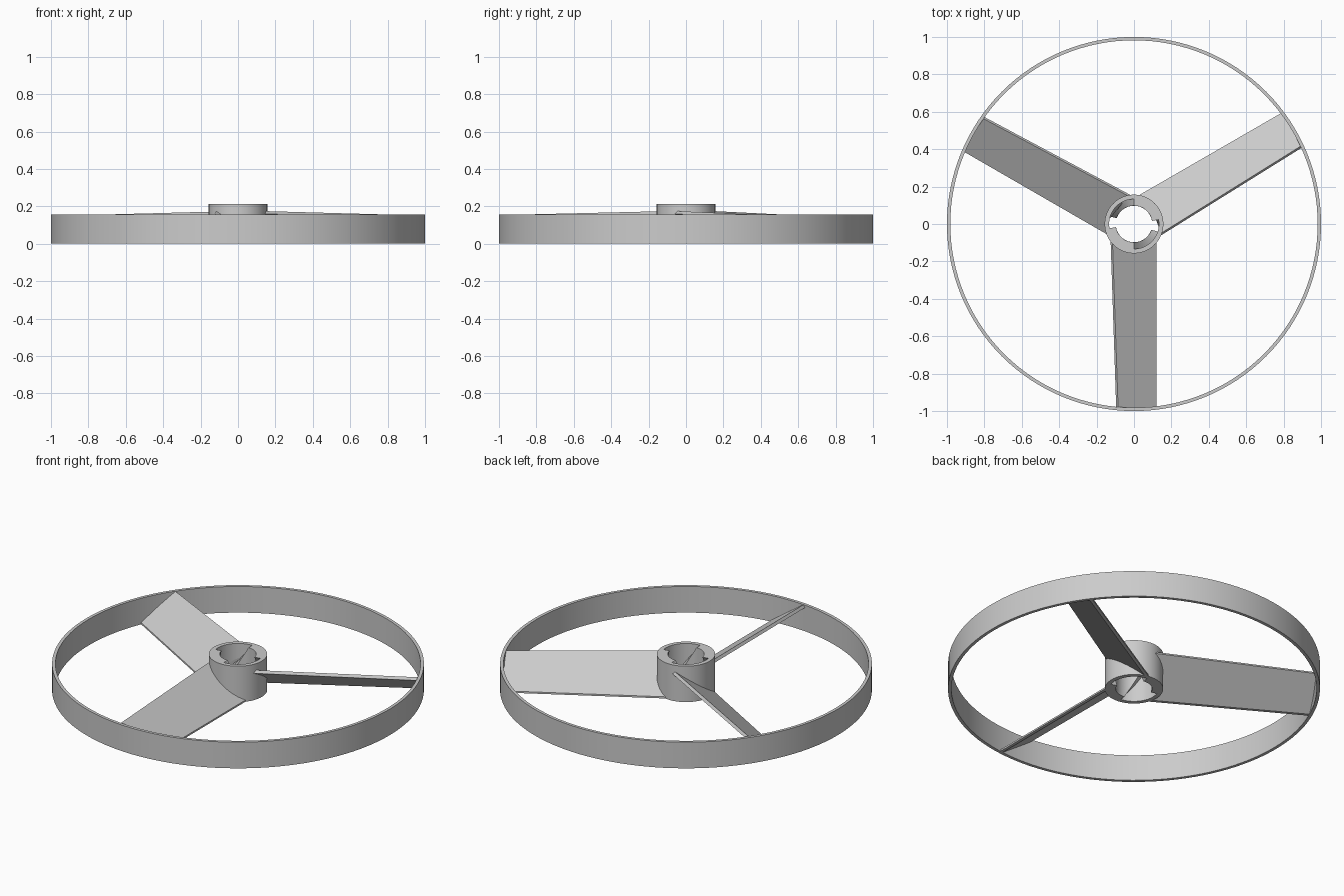
import bpy, bmesh, math
from math import sin, cos, radians, sqrt

cube = bpy.data.objects.get("Cube")
if cube:
    bpy.data.objects.remove(cube, do_unlink=True)

grey = bpy.data.materials.new("plain grey")
grey.use_nodes = True
grey.diffuse_color = (0.6, 0.6, 0.6, 1)
grey.node_tree.nodes["Principled BSDF"].inputs["Base Color"].default_value = (0.6, 0.6, 0.6, 1)


def loft(name, sections, closed=False, smooth=True):
    """Skin a row of matching cross-section loops into a solid."""
    bm = bmesh.new()
    rows = [[bm.verts.new(p) for p in s] for s in sections]
    pairs = list(zip(rows, rows[1:])) + ([(rows[-1], rows[0])] if closed else [])
    n = len(rows[0])
    for a, b in pairs:
        for i in range(n):
            j = (i + 1) % n
            bm.faces.new((a[i], a[j], b[j], b[i]))
    if not closed:
        bm.faces.new(rows[0])
        bm.faces.new(rows[-1])
    bmesh.ops.recalc_face_normals(bm, faces=bm.faces)
    mesh = bpy.data.meshes.new(name)
    bm.to_mesh(mesh)
    bm.free()
    mesh.materials.append(grey)
    obj = bpy.data.objects.new(name, mesh)
    bpy.context.collection.objects.link(obj)
    if smooth:
        bpy.ops.object.select_all(action='DESELECT')
        obj.select_set(True)
        bpy.context.view_layer.objects.active = obj
        bpy.ops.object.shade_smooth_by_angle(angle=radians(30))
    return obj


def tube(name, inner, outer, height, segments):
    profile = [(inner, 0), (outer, 0), (outer, height), (inner, height)]
    turns = [2 * math.pi * i / segments for i in range(segments)]
    return loft(name, [[(r * cos(t), r * sin(t), z) for r, z in profile] for t in turns], closed=True)


# Outer ring and hub sleeve
HUB_R, HUB_BORE, HUB_H = 0.157, 0.133, 0.213
RING_IN = 0.982
tube("outer_ring", RING_IN, 1.0, 0.155, 128)
tube("hub", HUB_BORE, HUB_R, HUB_H, 64)


# Two twisted lugs inside the hub bore
def lug_section(start, z):
    arc = [radians(start + 8 * i) for i in range(11)]
    outer = [((HUB_BORE + 0.004) * cos(t), (HUB_BORE + 0.004) * sin(t), z) for t in arc]
    inner = [(0.098 * cos(t), 0.098 * sin(t), z) for t in reversed(arc)]
    return outer + inner


for k in range(2):
    loft(f"drive_lug_{k + 1}",
         [lug_section(180 * k + 10 + 72 * (1 - s / 12), HUB_H * s / 12) for s in range(13)])

# Three pitched blades, ends shaped to the hub and ring
SLOPE, LOW_X, LOW_Z, THICK = 0.7, 0.12, 0.01, 0.018
PITCH = math.atan(SLOPE)
STEPS = 14


def blade_section(high_x, radius):
    """Tilted plate outline, trimmed flat on the ground and bent to a radius."""
    def at(x, z):
        return (x, -sqrt(radius ** 2 - x ** 2), z)

    def top_z(x):
        return LOW_Z + SLOPE * (LOW_X - x)

    drop = THICK / cos(PITCH)
    cut_x = LOW_X - (drop - LOW_Z) / SLOPE
    under_x = high_x - THICK * sin(PITCH)
    top = [high_x + (LOW_X - high_x) * i / STEPS for i in range(STEPS + 1)]
    under = [cut_x + (under_x - cut_x) * i / STEPS for i in range(STEPS + 1)]
    return ([at(x, top_z(x)) for x in top] + [at(LOW_X, 0)]
            + [at(x, max(0, top_z(x) - drop)) for x in under])


for k in range(3):
    blade = loft(f"blade_{k + 1}",
                 [blade_section(-0.115, HUB_R - 0.008), blade_section(-0.085, RING_IN + 0.005)],
                 smooth=False)
    blade.rotation_euler.z = radians(120 * k)
